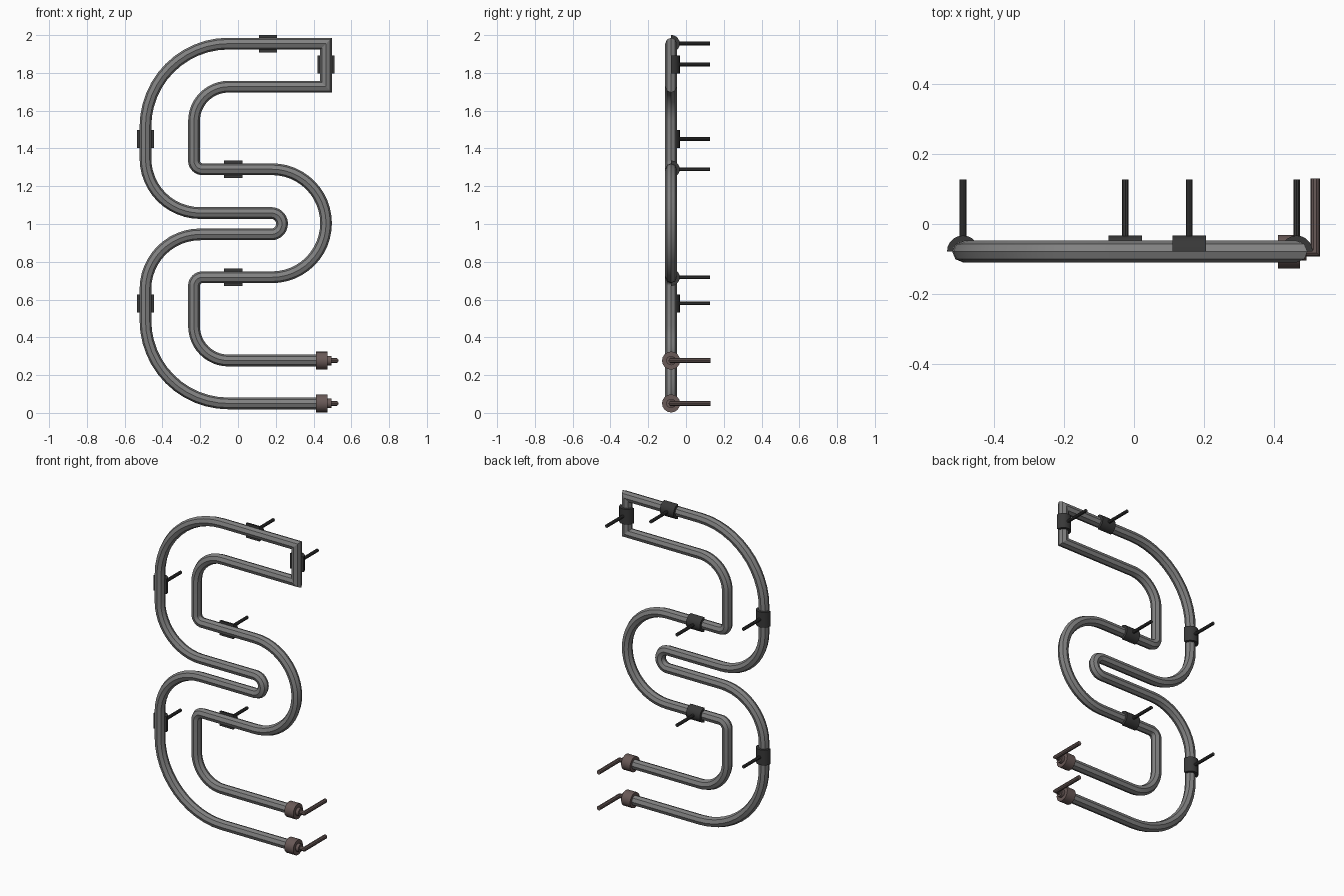
import bpy, bmesh, math
from mathutils import Vector, Matrix

cube = bpy.data.objects.get("Cube")
if cube:
    bpy.data.objects.remove(cube, do_unlink=True)

DEPTH = -0.079      # y of the tube centreline
TUBE_R = 0.031
ROD_END = 0.128


def material(name, rgb):
    m = bpy.data.materials.new(name)
    m.use_nodes = True
    m.diffuse_color = (*rgb, 1)
    m.node_tree.nodes["Principled BSDF"].inputs["Base Color"].default_value = (*rgb, 1)
    return m


GREY = material("tube grey", (0.22, 0.22, 0.22))
DARK = material("clamp black", (0.04, 0.04, 0.04))
BROWN = material("cap brown", (0.14, 0.1, 0.095))


def finish(bm, name, mat):
    bmesh.ops.recalc_face_normals(bm, faces=bm.faces)
    me = bpy.data.meshes.new(name)
    bm.to_mesh(me)
    bm.free()
    me.materials.append(mat)
    ob = bpy.data.objects.new(name, me)
    bpy.context.collection.objects.link(ob)
    bpy.ops.object.select_all(action='DESELECT')
    ob.select_set(True)
    bpy.context.view_layer.objects.active = ob
    bpy.ops.object.shade_smooth_by_angle(angle=math.radians(30))
    return ob


def fillet_path(corners, steps=12):
    """Round each (a, b, radius) corner of a polyline."""
    pts = []
    for i, (a, b, r) in enumerate(corners):
        p = Vector((a, b))
        if r == 0:
            pts.append(p)
            continue
        d0 = (Vector(corners[i - 1][:2]) - p).normalized()
        d1 = (Vector(corners[i + 1][:2]) - p).normalized()
        for k in range(steps + 1):
            t = math.pi / 2 * k / steps
            q = p + d0 * r * (1 - math.sin(t)) + d1 * r * (1 - math.cos(t))
            if not pts or (q - pts[-1]).length > 0.002:
                pts.append(q)
    return pts


def sweep(name, pts, radius, sides, place, mat):
    """Mitred tube along a flat path; place maps (a, b, off-plane) to 3D."""
    bm = bmesh.new()
    rings = []
    for i, p in enumerate(pts):
        d0 = (p - pts[max(i - 1, 0)]).normalized()
        d1 = (pts[min(i + 1, len(pts) - 1)] - p).normalized()
        tangent = (d0 + d1).normalized()
        mitre = 1 / max(tangent.dot(d1 if d1.length else d0), 0.3)
        side = Vector((-tangent.y, tangent.x)) * mitre
        ring = []
        for k in range(sides):
            t = 2 * math.pi * k / sides
            q = p + side * radius * math.cos(t)
            ring.append(bm.verts.new(place(q.x, q.y, radius * math.sin(t))))
        rings.append(ring)
    for r0, r1 in zip(rings, rings[1:]):
        for k in range(sides):
            n = (k + 1) % sides
            bm.faces.new((r0[k], r0[n], r1[n], r1[k]))
    bm.faces.new(rings[0])
    bm.faces.new(rings[-1])
    return finish(bm, name, mat)


def cylinder(name, start, end, radius, sides, mat):
    a, b = Vector(start), Vector(end)
    rot = (b - a).to_track_quat('Z', 'Y').to_matrix().to_4x4()
    bm = bmesh.new()
    bmesh.ops.create_cone(bm, cap_ends=True, segments=sides, radius1=radius, radius2=radius,
                          depth=(b - a).length, matrix=Matrix.Translation((a + b) / 2) @ rot)
    return finish(bm, name, mat)


def clamp(name, x, z, upright):
    """Half ring hugging the back of the tube, with a rod going back."""
    steps, half = 10, 0.048
    bm = bmesh.new()
    profile = []
    for r, order in ((0.046, range(steps + 1)), (0.029, range(steps, -1, -1))):
        for k in order:
            t = math.pi * k / steps
            profile.append((r * math.cos(t), r * math.sin(t)))
    ends = []
    for s in (-half, half):
        ends.append([bm.verts.new((x + u, DEPTH + v, z + s) if upright else (x + s, DEPTH + v, z + u))
                     for u, v in profile])
    n = len(profile)
    for k in range(n):
        j = (k + 1) % n
        bm.faces.new((ends[0][k], ends[0][j], ends[1][j], ends[1][k]))
    for e in ends:
        for k in range(steps):
            bm.faces.new((e[k], e[k + 1], e[n - 2 - k], e[n - 1 - k]))
    finish(bm, name, DARK)
    cylinder(name + "_rod", (x, DEPTH + 0.035, z), (x, ROD_END, z), 0.01, 10, DARK)


# Bent tube, from the upper end cap round to the lower one
LEFT, INNER, RIGHT, TIP = -0.49, -0.233, 0.466, 0.233
corners = [
    (0.43, 0.277, 0), (INNER, 0.277, 0.183), (INNER, 0.718, 0.045),
    (RIGHT, 0.718, 0.286), (RIGHT, 1.29, 0.286), (INNER, 1.29, 0.045),
    (INNER, 1.727, 0.183), (RIGHT, 1.727, 0), (RIGHT, 1.955, 0),
    (LEFT, 1.955, 0.44), (LEFT, 1.058, 0.29), (TIP, 1.058, 0.0565),
    (TIP, 0.945, 0.0565), (LEFT, 0.945, 0.29), (LEFT, 0.05, 0.44), (0.43, 0.05, 0),
]
sweep("bent_tube", fillet_path(corners), TUBE_R, 8, lambda a, b, c: (a, DEPTH + c, b), GREY)

# Wall clamps
for name, x, z, upright in (
        ("top_clamp", 0.158, 1.955, False), ("end_clamp", RIGHT, 1.845, True),
        ("upper_side_clamp", LEFT, 1.45, True), ("lower_side_clamp", LEFT, 0.58, True),
        ("upper_middle_clamp", -0.025, 1.29, False), ("lower_middle_clamp", -0.025, 0.718, False)):
    clamp(name, x, z, upright)

# End caps with a collar and a bent pin
for name, z in (("upper", 0.277), ("lower", 0.05)):
    cylinder(name + "_end_cap", (0.413, DEPTH, z), (0.475, DEPTH, z), 0.048, 16, BROWN)
    cylinder(name + "_collar", (0.47, DEPTH, z), (0.494, DEPTH, z), 0.025, 16, BROWN)
    pin = [Vector(p) for p in ((0.485, DEPTH), (0.519, DEPTH), (0.519, 0.13))]
    sweep(name + "_pin", pin, 0.0135, 10, lambda a, b, c, z=z: (a, b, z + c), BROWN)
